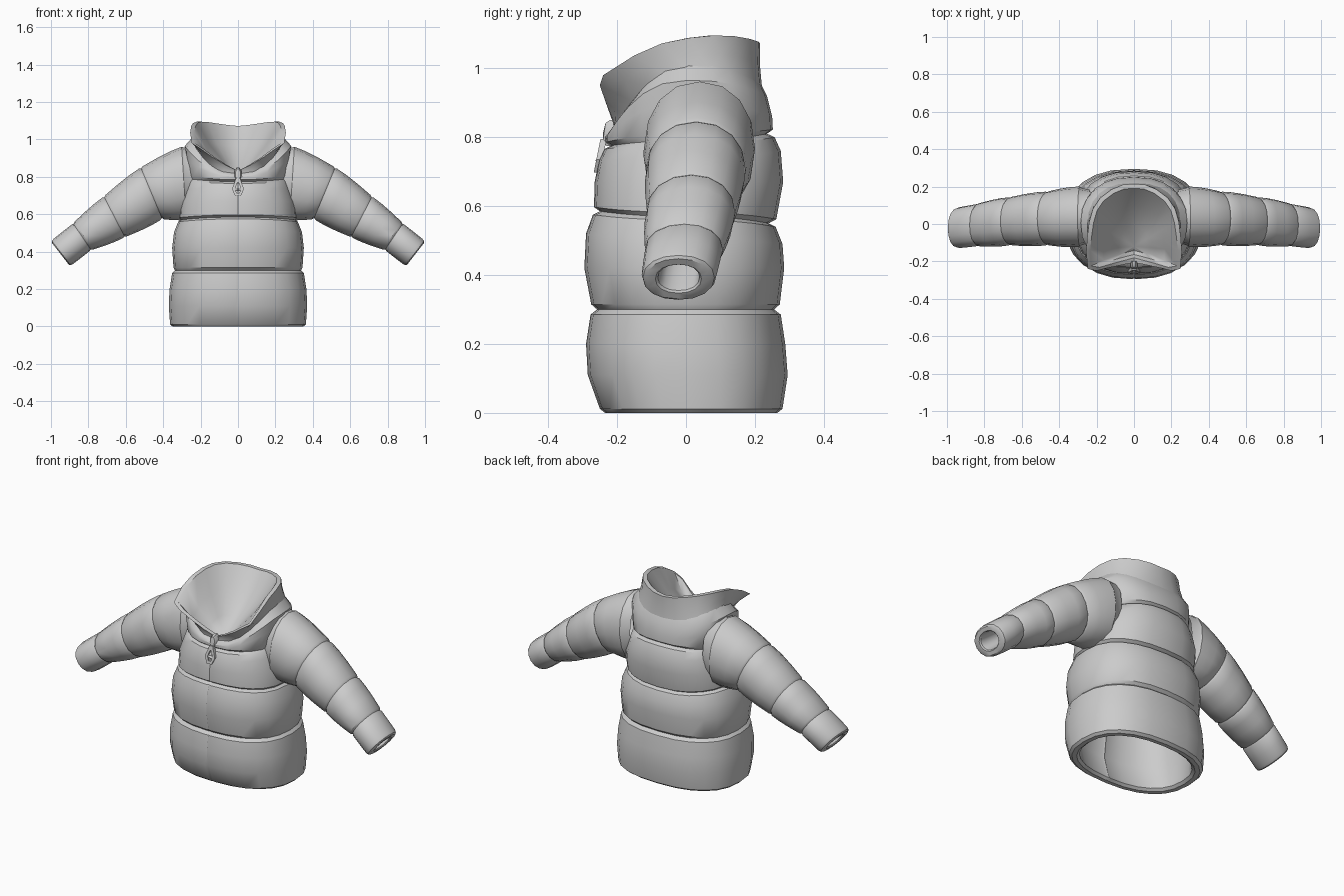
import bpy, bmesh, math
from mathutils import Vector

if "Cube" in bpy.data.objects:
    bpy.data.objects.remove(bpy.data.objects["Cube"])


def loft(name, rings, closed=False, angle=34, tip=None):
    """Skin a list of equal-length closed rings; optionally close to a tip point."""
    bm = bmesh.new()
    vs = [[bm.verts.new(p) for p in r] for r in rings]
    n = len(vs[0])
    pairs = list(zip(vs, vs[1:])) + ([(vs[-1], vs[0])] if closed else [])
    for a, b in pairs:
        for i in range(n):
            j = (i + 1) % n
            bm.faces.new((a[i], a[j], b[j], b[i]))
    if tip:
        t = bm.verts.new(tip)
        for i in range(n):
            bm.faces.new((vs[-1][i], vs[-1][(i + 1) % n], t))
    bmesh.ops.recalc_face_normals(bm, faces=bm.faces)
    me = bpy.data.meshes.new(name)
    bm.to_mesh(me)
    bm.free()
    ob = bpy.data.objects.new(name, me)
    bpy.context.collection.objects.link(ob)
    bpy.ops.object.select_all(action='DESELECT')
    bpy.context.view_layer.objects.active = ob
    ob.select_set(True)
    bpy.ops.object.shade_smooth_by_angle(angle=math.radians(angle))
    return ob


def spow(v, n):
    return math.copysign(abs(v) ** (2 / n), v)


def torso_ring(w, yf, yb, zf, zs=None, zb=None, groove=0.0, angles=()):
    """Squarish oval; height may differ at front, side and back."""
    zs = zf if zs is None else zs
    zb = zf if zb is None else zb
    yc, d = (yf + yb) / 2, (yb - yf) / 2
    pts = []
    for a in angles:
        s, c = math.sin(math.radians(a)), math.cos(math.radians(a))
        z = zs + ((zf if c > 0 else zb) - zs) * c * c
        y = yc - d * spow(c, 2.4)
        if a == 0:
            y += groove
        pts.append(Vector((w * spow(s, 2.4), y, z)))
    return pts


# Quilted body: inner lining (top to hem), then outer shell (hem to neck)
cols = list(range(0, 360, 15))
seam_cols = sorted(cols + [1, 359])
inner = [(.23, -.19, .20, .78), (.26, -.22, .235, .67), (.265, -.215, .21, .565),
         (.30, -.245, .235, .43), (.29, -.22, .22, .30), (.31, -.24, .24, .15),
         (.305, -.21, .23, .035), (.31, -.2, .228, .012), (.325, -.213, .243, 0)]
outer = [(.35, -.235, .265, 0), (.363, -.25, .28, .012), (.37, -.285, .295, .11),
         (.366, -.29, .288, .20), (.352, -.277, .275, .285), (.337, -.258, .256, .30),
         (.345, -.275, .272, .315), (.352, -.295, .285, .42),
         (.342, -.29, .28, .52, .505, .49), (.32, -.27, .26, .575, .56, .54),
         (.305, -.25, .24, .585, .57, .55), (.315, -.267, .262, .597, .582, .562),
         (.31, -.265, .282, .67, .67, .67), (.285, -.252, .275, .735, .74, .76),
         (.272, -.237, .257, .765, .78, .80), (.265, -.218, .235, .775, .79, .81),
         (.27, -.234, .252, .785, .81, .822), (.28, -.234, .25, .80, .90, .86),
         (.285, -.224, .235, .812, .965, .92), (.245, -.20, .215, .82, 1.01, .96)]
loft("quilted_body", [torso_ring(*r, groove=.004, angles=seam_cols) for r in inner + outer])

# Stand-up collar with a V opening and a funnel-shaped lining
half = [(0, -.205, .832), (.07, -.22, .865), (.14, -.235, .907), (.20, -.25, .95),
        (.247, -.24, .98), (.256, -.15, 1.037), (.25, -.07, 1.072), (.24, .01, 1.088),
        (.22, .08, 1.095), (.18, .14, 1.093), (.12, .185, 1.085), (.06, .21, 1.077),
        (0, .215, 1.072)]
rim = [Vector(p) for p in half] + [Vector((-x, y, z)) for x, y, z in half[-2:0:-1]]
base = torso_ring(.25, -.21, .22, .81, .995, .95, angles=cols)
mid = [a.lerp(b, .5) for a, b in zip(base, rim)]
for p in mid:
    p.x *= .985
    p.y *= .985
tip = Vector((0, -.12, .80))
rim_in = []
for p in rim:
    q = Vector((0, -.02, p.z)) - p
    rim_in.append(p + q.normalized() * .024)
lining = [p.lerp(tip, .3) - Vector((0, 0, .03)) for p in rim_in]
lining2 = [p.lerp(tip, .65) - Vector((0, 0, .025)) for p in rim_in]
loft("collar", [base, mid, rim, rim_in, lining, lining2], tip=tip)

# Sleeves: key sections as (top x, top z, bottom x, bottom z, centre y, half depth)
keys = [(.29, .965, .27, .575, .04, .16), (.52, .85, .405, .575, .03, .143),
        (.717, .695, .605, .478, .015, .128), (.882, .552, .785, .408, -.005, .114),
        (1.002, .456, .898, .322, -.022, .108)]
puff = [(0, .96), (.05, 1.01), (.3, 1.04), (.6, 1.04), (.95, 1.01)]
cuff = [(0, .94), (.06, .99), (.5, 1.0), (.86, 1.0), (.96, .96), (1.0, .87),
        (1.0, .62), (.96, .56), (.8, .53), (-.3, .5)]


def sleeve_ring(k, t, s, side):
    tx, tz, bx, bz, cy, hy = [a + (b - a) * t for a, b in zip(keys[k], keys[k + 1])]
    c = Vector(((tx + bx) / 2, cy, (tz + bz) / 2))
    u = Vector(((tx - bx) / 2, 0, (tz - bz) / 2))
    ring = []
    for i in range(16):
        a = 2 * math.pi * i / 16
        p = c + u * (s * spow(math.cos(a), 2.15))
        p.y += hy * s * spow(math.sin(a), 2.15)
        p.x *= side
        ring.append(p)
    return ring


for side, label in ((1, "right"), (-1, "left")):
    rings = [sleeve_ring(0, -.25, .85, side)]
    for k in range(4):
        for t, s in (cuff if k == 3 else puff):
            rings.append(sleeve_ring(k, t, s, side))
    loft("sleeve_" + label, rings)


def plate(name, pts, y, thick, lean, hole=None):
    """Thin plate in the xz plane, leaning forward at the bottom, with optional hole."""
    z0 = max(z for x, z in pts)

    def lay(outline, off):
        return [Vector((x, y + off - (z0 - z) * lean, z)) for x, z in outline]
    if hole:
        return loft(name, [lay(pts, 0), lay(pts, thick), lay(hole, thick), lay(hole, 0)], True)
    cx, cz = sum(p[0] for p in pts) / len(pts), sum(p[1] for p in pts) / len(pts)
    small = [(cx + (x - cx) * .65, cz + (z - cz) * .75) for x, z in pts]
    tip_pt = Vector((cx, y - .003 - (z0 - cz) * lean, cz))
    return loft(name, [lay(pts, thick), lay(pts, thick * .35), lay(small, 0)], tip=tip_pt)


# Zip slider and hanging pull tab
plate("zip_slider", [(-.008, .85), (.008, .85), (.02, .83), (.02, .80), (.012, .775),
                     (-.012, .775), (-.02, .80), (-.02, .83)], -.232, .035, .15)
plate("zip_pull", [(-.01, .795), (.01, .795), (.032, .735), (.015, .697),
                   (-.015, .697), (-.032, .735)], -.248, .018, .2,
      hole=[(-.003, .77), (.003, .77), (.015, .738), (.008, .713),
            (-.008, .713), (-.015, .738)])
plate("zip_pull_bar", [(-.02, .738), (.02, .738), (.02, .727), (-.02, .727)],
      -.259, .014, .2)
